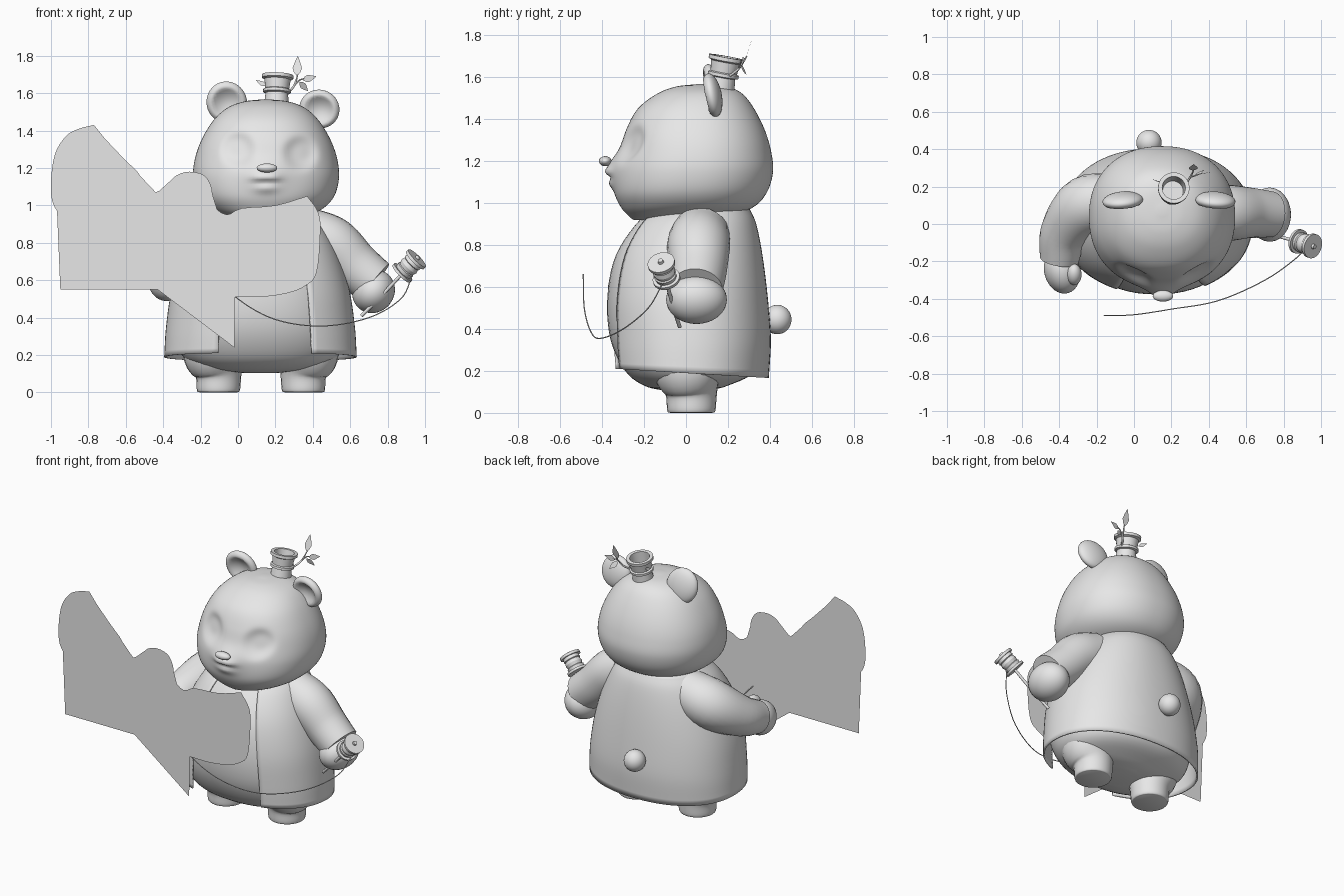
import bpy
import bmesh
from math import cos, sin, pi, exp, radians
from mathutils import Vector, Matrix, Euler

default_cube = bpy.data.objects.get("Cube")
if default_cube:
    bpy.data.objects.remove(default_cube, do_unlink=True)

clay = bpy.data.materials.new("plain_grey")
clay.use_nodes = True
clay.diffuse_color = (0.8, 0.8, 0.8, 1)
clay.node_tree.nodes["Principled BSDF"].inputs["Base Color"].default_value = clay.diffuse_color


def finish(name, bm, sharp=40):
    """Turn a bmesh into a smooth-shaded object with the shared material."""
    bmesh.ops.recalc_face_normals(bm, faces=bm.faces)
    mesh = bpy.data.meshes.new(name)
    bm.to_mesh(mesh)
    bm.free()
    mesh.materials.append(clay)
    mesh.shade_smooth()
    mesh.set_sharp_from_angle(angle=radians(sharp))
    obj = bpy.data.objects.new(name, mesh)
    bpy.context.scene.collection.objects.link(obj)
    return obj


def spline(points, steps):
    """Catmull-Rom interpolation of points of any dimension."""
    pts = [Vector(p) for p in points]
    pts = [pts[0] * 2 - pts[1]] + pts + [pts[-1] * 2 - pts[-2]]
    out = []
    for a, b, c, d in zip(pts, pts[1:], pts[2:], pts[3:]):
        for k in range(steps):
            t = k / steps
            out.append((b * 2 + (c - a) * t + (a * 2 - b * 5 + c * 4 - d) * t * t
                        + (b * 3 - a - c * 3 + d) * t ** 3) / 2)
    return out + [pts[-2]]


def skin(name, loops, closed=True, sharp=40):
    """Bridge a stack of equal loops; closed loops get end caps."""
    bm = bmesh.new()
    rows = [[bm.verts.new(p) for p in loop] for loop in loops]
    count = len(rows[0])
    for low, high in zip(rows, rows[1:]):
        for j in range(count if closed else count - 1):
            k = (j + 1) % count
            bm.faces.new((low[j], low[k], high[k], high[j]))
    if closed:
        bm.faces.new(rows[0][::-1])
        bm.faces.new(rows[-1])
    return finish(name, bm, sharp)


def stack(rings, centre_x, angles, power=2.2, steps=5):
    """Horizontal rounded-box rings given as (z, half width, front, back)."""
    def bend(v):
        return (abs(v) ** (2 / power)) * (1 if v > 0 else -1)
    return [[Vector((centre_x + half * bend(cos(a)),
                     (front + back) / 2 + (back - front) / 2 * bend(sin(a)), z))
             for a in angles] for z, half, front, back in spline(rings, steps)]


def turn(count):
    return [2 * pi * k / count for k in range(count)]


def sweep(name, stations, sides=24, sharp=40):
    """Round tube through (x, y, z, radius) stations."""
    loops = []
    for i, s in enumerate(stations):
        ahead = stations[min(i + 1, len(stations) - 1)].xyz
        behind = stations[max(i - 1, 0)].xyz
        frame = Vector((0, 0, 1)).rotation_difference(ahead - behind)
        loops.append([s.xyz + frame @ Vector((cos(a), sin(a), 0)) * s.w for a in turn(sides)])
    return skin(name, loops, sharp=sharp)


def limb(name, points, sides=24, steps=6):
    return sweep(name, spline(points, steps), sides, 50)


def lathe(name, base, direction, profile, sides=32):
    """Profile of (distance, radius) spun round a tilted axis."""
    frame = Vector((0, 0, 1)).rotation_difference(Vector(direction))
    return skin(name, [[Vector(base) + frame @ Vector((r * cos(a), r * sin(a), t))
                        for a in turn(sides)] for t, r in profile], sharp=30)


def ball(name, centre, radii, turned=(0, 0, 0), shape=None):
    bm = bmesh.new()
    bmesh.ops.create_uvsphere(bm, u_segments=32, v_segments=20, radius=1)
    if shape:
        for v in bm.verts:
            shape(v.co)
    turned = Euler([radians(a) for a in turned])
    bm.transform(Matrix.LocRotScale(Vector(centre), turned, Vector(radii)))
    return finish(name, bm, 180)


# Head with sculpted muzzle, lips and eye sockets
head_rings = [(.92, .1, -.25, .05), (.935, .2, -.27, .2), (.98, .3, -.31, .32),
              (1.05, .365, -.34, .385), (1.15, .39, -.34, .415), (1.25, .38, -.315, .405),
              (1.35, .345, -.285, .375), (1.45, .285, -.23, .325), (1.52, .21, -.14, .27),
              (1.555, .12, -.05, .2), (1.567, .02, .05, .09)]
head_x = .15
# Each bump is (x, z, width, height, push forward, falloff)
bumps = [(head_x, 1.17, .11, .07, .035, 2), (head_x, 1.09, .06, .025, .014, 2),
         (head_x - .035, 1.15, .04, .02, .016, 2), (head_x + .035, 1.15, .04, .02, .016, 2),
         (head_x, 1.12, .06, .01, -.012, 2),
         (0, 1.3, .08, .08, -.03, 4), (.335, 1.28, .08, .08, -.03, 4)]
head_loops = stack(head_rings, head_x, turn(128), steps=8)
for loop in head_loops:
    for p in loop:
        if p.y < 0:
            p.y -= sum(push * exp(-(((p.x - x) / w) ** 2 + ((p.z - z) / h) ** 2) ** (fall / 2))
                       for x, z, w, h, push, fall in bumps)
skin("head", head_loops, sharp=80)
ball("nose", (head_x + .005, -.385, 1.2), (.055, .03, .024))


# Ears with cupped fronts
def cup(co):
    reach = (co.x ** 2 + co.z ** 2) / .6
    if co.y < 0 and reach < 1:
        co.y += 1.1 * (1 - reach)


ball("right_ear", (-.06, .125, 1.55), (.108, .045, .115), (12, -20, 0), cup)
ball("left_ear", (.435, .125, 1.515), (.108, .045, .105), (12, 20, 0), cup)

# Round body, open coat and tail
body_x = .12
body_rings = [(.105, .1, -.1, .1), (.13, .3, -.2, .2), (.2, .42, -.29, .33),
              (.35, .46, -.36, .37), (.55, .44, -.375, .36), (.75, .37, -.335, .33),
              (.92, .26, -.22, .28), (1, .15, -.1, .2)]
skin("body", stack(body_rings, body_x, turn(64)), sharp=80)
coat_rings = [(.19, .515, -.365, .395), (.35, .505, -.375, .405), (.55, .475, -.375, .39),
              (.75, .41, -.335, .365), (.9, .33, -.25, .335), (.98, .25, -.15, .3)]
opening = [radians(-60 + 306 * k / 72) for k in range(73)]
coat = skin("coat", stack(coat_rings, body_x, opening), closed=False, sharp=80)
for v in coat.data.vertices:
    # Hem hangs a little lower behind
    if v.co.z < .3:
        v.co.z -= .06 * v.co.y * (.3 - v.co.z) / .11
thickness = coat.modifiers.new("cloth", "SOLIDIFY")
thickness.thickness = .01
ball("tail", (.08, .435, .445), (.068, .068, .07))

# Legs
for side, x, lean in (("right", -.105, -.02), ("left", .35, .02)):
    limb(side + "_leg", [(x, .025, 0, .1), (x, .025, .012, .115), (x, .025, .1, .125),
                         (x + lean, .01, .2, .17), (x - lean, .02, .3, .19)])

# Arms: sleeves and mitten hands
limb("left_sleeve", [(.73, .05, .59, .125), (.62, .06, .68, .135),
                     (.5, .06, .79, .15), (.37, .07, .85, .14)])
ball("left_hand", (.725, .05, .54), (.11, .145, .12), (0, 40, 0))
limb("right_sleeve", [(-.4, -.19, .63, .105), (-.37, -.04, .69, .13),
                      (-.25, .1, .79, .16), (-.08, .12, .85, .14)])
ball("right_hand", (-.385, -.25, .6), (.095, .125, .11), (15, 0, 15))
ball("right_thumb", (-.32, -.27, .68), (.04, .06, .045), (30, 0, 0))

# Bamboo hat: hollow stump with joint rings
lathe("bamboo_stump", (.205, .165, 1.54), (.05, .18, 1),
      [(0, .066), (.06, .06), (.065, .074), (.08, .074), (.085, .064), (.135, .07),
       (.142, .084), (.16, .084), (.16, .062), (.06, .055)])
limb("twig", [(.265, .2, 1.6, .006), (.3, .25, 1.64, .006), (.32, .29, 1.7, .003)], 8)
limb("side_twig", [(.3, .25, 1.64, .004), (.33, .26, 1.67, .004), (.36, .27, 1.68, .002)], 8)


def leaf(name, base, tip, width):
    base, tip = Vector(base), Vector(tip)
    side = (tip - base).cross(Vector((0, 1, 0))).normalized() * width
    outline = [(0, 0), (.2, .7), (.4, 1), (.65, .65), (1, 0), (.65, -.65), (.4, -1), (.2, -.7)]
    bm = bmesh.new()
    bm.faces.new([bm.verts.new(base.lerp(tip, t) + side * w) for t, w in outline])
    finish(name, bm)


leaf("top_leaf", (.315, .285, 1.69), (.32, .32, 1.8), .025)
leaf("side_leaf", (.345, .265, 1.67), (.42, .28, 1.69), .02)
leaf("low_leaf", (.33, .26, 1.66), (.375, .29, 1.61), .018)
leaf("back_leaf", (.15, .22, 1.64), (.095, .24, 1.67), .012)

# String reel on its stick
axis = Vector((.69, -.23, .69)).normalized()
middle = Vector((.915, -.105, .675))
limb("reel_stick", [(.66, -.03, .41, .009), (.77, -.065, .52, .009), (*middle, .009)], 12)
lathe("string_reel", middle - axis * .06, axis,
      [(0, .058), (0, .066), (.015, .066), (.015, .05), (.035, .054), (.04, .048),
       (.06, .054), (.08, .048), (.085, .054), (.105, .05), (.105, .066),
       (.122, .066), (.122, .014), (.136, .012)])
limb("string", [(-.16, -.49, .66, .003), (0, -.485, .5, .003), (.2, -.455, .39, .003),
                (.45, -.41, .355, .003), (.7, -.3, .4, .003), (.87, -.18, .5, .003),
                (.93, -.11, .62, .003)], 6)

# Flat kite: rounded wings joined to a pointed tail, as (x, z)
upper_edge = [(-.77, 1.43), (-.68, 1.32), (-.59, 1.23), (-.53, 1.17), (-.49, 1.09),
              (-.44, 1.07), (-.38, 1.11), (-.33, 1.16), (-.26, 1.18), (-.18, 1.16),
              (-.14, 1.09), (-.13, 1), (-.06, .95), (.02, .985), (.2, 1), (.37, 1.05)]
right_wing = [(.37, 1.05), (.43, .96), (.44, .85), (.42, .64), (.36, .57), (.26, .53),
              (.1, .51), (-.14, .52)]
tail_points = [(-.09, .37), (-.02, .24), (-.43, .55), (-.95, .55), (-.67, .7)]
left_wing = [(-.67, .7), (-.87, .87), (-.98, .99), (-1, 1.11), (-.98, 1.27),
             (-.92, 1.37), (-.85, 1.41), (-.77, 1.43)]
outline = (spline(upper_edge, 3)[:-1] + spline(right_wing, 4)
           + [Vector(p) for p in tail_points[:-1]] + spline(left_wing, 4)[:-1])
kite = bmesh.new()
kite.faces.new([kite.verts.new((p.x, -.495, p.y)) for p in outline])
bmesh.ops.triangulate(kite, faces=kite.faces[:])
finish("kite", kite)
